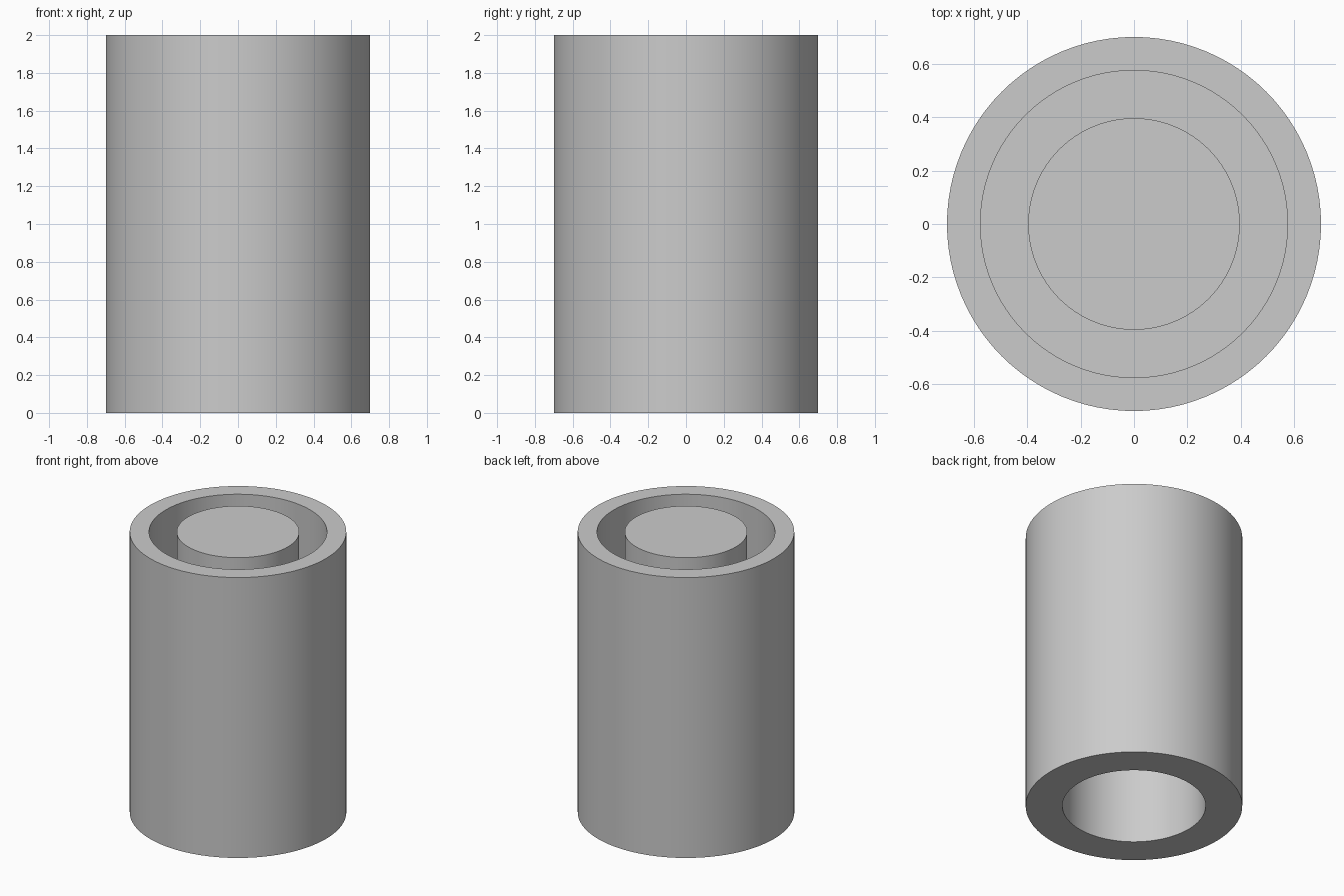
import bpy
import bmesh
from math import radians, tau
from mathutils import Matrix

cube = bpy.data.objects.get("Cube")
if cube:
    bpy.data.objects.remove(cube, do_unlink=True)

SEGMENTS = 96
HEIGHT = 2.0
OUTER_R, GROOVE_R, POST_R, BORE_R = 0.7, 0.575, 0.396, 0.463
GROOVE_FLOOR, BORE_ROOF = 1.2, 0.8

# Plain grey finish
grey = bpy.data.materials.new("light_grey")
grey.use_nodes = True
grey.diffuse_color = (0.6, 0.6, 0.6, 1)
grey.node_tree.nodes["Principled BSDF"].inputs["Base Color"].default_value = grey.diffuse_color


def lathe(name, profile):
    """Turn a (radius, height) profile, from axis to axis, into a solid."""
    bm = bmesh.new()
    verts = [bm.verts.new((r, 0, z)) for r, z in profile]
    edges = [bm.edges.new(pair) for pair in zip(verts, verts[1:])]
    bmesh.ops.spin(bm, geom=verts + edges, cent=(0, 0, 0), axis=(0, 0, 1),
                   angle=tau, steps=SEGMENTS, use_duplicate=False)
    bmesh.ops.remove_doubles(bm, verts=bm.verts[:], dist=0.0001)
    bmesh.ops.recalc_face_normals(bm, faces=bm.faces[:])
    mesh = bpy.data.meshes.new(name)
    bm.to_mesh(mesh)
    bm.free()
    mesh.materials.append(grey)
    obj = bpy.data.objects.new(name, mesh)
    bpy.context.collection.objects.link(obj)
    bpy.ops.object.select_all(action="DESELECT")
    obj.select_set(True)
    bpy.context.view_layer.objects.active = obj
    bpy.ops.object.shade_smooth_by_angle(angle=radians(30))
    return obj


# Sleeve with a blind bore below and a ring groove around a central post above
lathe("grooved_sleeve", [
    (0, BORE_ROOF), (BORE_R, BORE_ROOF), (BORE_R, 0),
    (OUTER_R, 0), (OUTER_R, HEIGHT),
    (GROOVE_R, HEIGHT), (GROOVE_R, GROOVE_FLOOR),
    (POST_R, GROOVE_FLOOR), (POST_R, HEIGHT), (0, HEIGHT),
])
